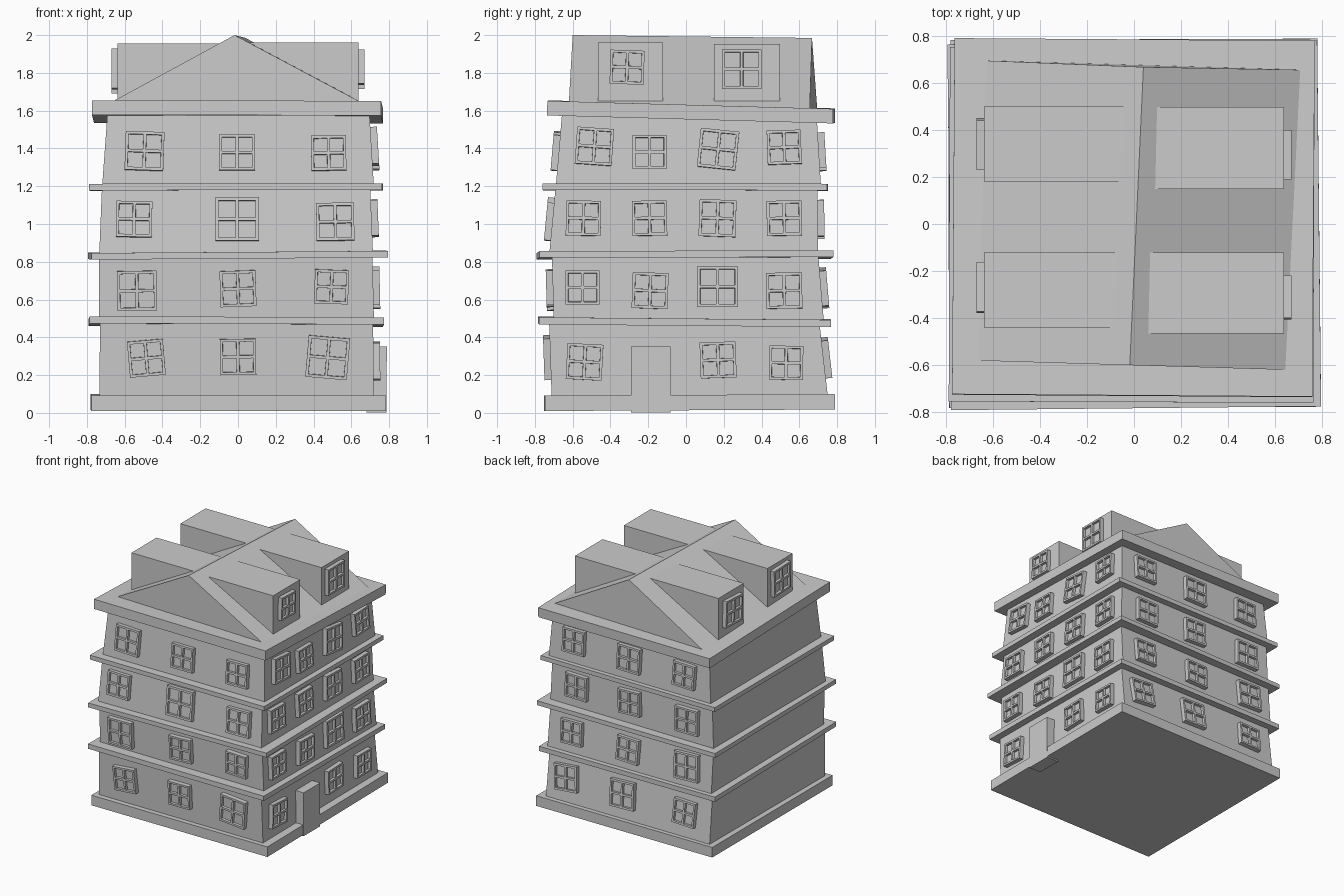
import bpy, bmesh
from math import radians
from mathutils import Matrix, Vector, Euler

if "Cube" in bpy.data.objects:
    bpy.data.objects.remove(bpy.data.objects["Cube"])


def finish(name, bm):
    bmesh.ops.recalc_face_normals(bm, faces=bm.faces)
    mesh = bpy.data.meshes.new(name)
    bm.to_mesh(mesh)
    bm.free()
    ob = bpy.data.objects.new(name, mesh)
    bpy.context.collection.objects.link(ob)
    return ob


def box(name, x0, x1, y0, y1, z0, z1, rot=(0, 0, 0)):
    bm = bmesh.new()
    m = (Matrix.Translation(((x0 + x1) / 2, (y0 + y1) / 2, (z0 + z1) / 2))
         @ Euler([radians(a) for a in rot]).to_matrix().to_4x4()
         @ Matrix.Diagonal((x1 - x0, y1 - y0, z1 - z0, 1)))
    bmesh.ops.create_cube(bm, size=1, matrix=m)
    return finish(name, bm)


def frustum(name, z0, lo, z1, hi):
    bm = bmesh.new()
    rings = [[bm.verts.new(p) for p in ((a, c, z), (b, c, z), (b, d, z), (a, d, z))]
             for z, (a, b, c, d) in ((z0, lo), (z1, hi))]
    bm.faces.new(rings[0])
    bm.faces.new(rings[1])
    for i in range(4):
        j = (i + 1) % 4
        bm.faces.new((rings[0][i], rings[0][j], rings[1][j], rings[1][i]))
    return finish(name, bm)


def window(name, pos, u, lean, size, roll):
    """Block with four recessed panes; u runs along the wall."""
    w, d, back = size / 2, 0.035, -0.03
    bm = bmesh.new()
    front = [[bm.verts.new((i * w, j * w, d)) for i in (-1, 0, 1)] for j in (-1, 0, 1)]
    panes = [bm.faces.new((front[j][i], front[j][i + 1], front[j + 1][i + 1], front[j + 1][i]))
             for j in (0, 1) for i in (0, 1)]
    rim = [e for e in bm.edges if e.is_boundary]
    ext = bmesh.ops.extrude_edge_only(bm, edges=rim)
    for v in ext["geom"]:
        if isinstance(v, bmesh.types.BMVert):
            v.co.z = back
    bmesh.ops.holes_fill(bm, edges=[e for e in bm.edges if e.is_boundary])
    bmesh.ops.recalc_face_normals(bm, faces=bm.faces)
    # slim bars between panes, wider outer frame
    bmesh.ops.inset_individual(bm, faces=panes, thickness=0.011)
    for f in panes:
        c = f.calc_center_median()
        for v in f.verts:
            for k in (0, 1):
                if abs(v.co[k]) > abs(c[k]):
                    v.co[k] *= 0.92
    bmesh.ops.inset_individual(bm, faces=panes, thickness=0.001, depth=-0.02)
    u = Vector(u)
    n = u.cross(Vector((0, 0, 1)))
    up = (Vector((0, 0, 1)) - n * lean).normalized()
    m = Matrix((u, up, u.cross(up))).transposed().to_4x4()
    bm.transform(Matrix.Translation(pos) @ m @ Matrix.Rotation(radians(roll), 4, 'Z'))
    return finish(name, bm)


# Leaning storeys: z0, (xmin, xmax, ymin, ymax), z1, same at top
storeys = [
    (0.05, (-.735, .72, -.71, .755), 0.49, (-.73, .715, -.725, .705)),
    (0.48, (-.735, .72, -.70, .73), 0.84, (-.735, .712, -.71, .70)),
    (0.83, (-.735, .715, -.725, .70), 1.20, (-.72, .70, -.69, .695)),
    (1.19, (-.72, .72, -.69, .715), 1.60, (-.69, .695, -.655, .69)),
]
for i, s in enumerate(storeys):
    frustum(f"storey_{i + 1}", *s)

# Plinth, ledges and eaves
box("plinth", -.778, .782, -.75, .785, .014, .095, (0.3, 0, 0.2))
box("ledge_1", -.788, .77, -.78, .766, .464, .502, (-.5, 0.2, 0.2))
box("ledge_2", -.785, .787, -.783, .772, .818, .853, (0.1, -.4, 0.6))
box("ledge_3", -.785, .765, -.757, .75, 1.178, 1.213, (-.1, -.1, -.2))
box("eaves", -.768, .763, -.73, .784, 1.555, 1.632, (-1.6, 0.1, -.4))

# Windows on front and right: (px along wall, z, size, roll) per storey
front = [
    [(-.485, .29, .19, 5), (0, .297, .19, 1), (.475, .293, .22, -5)],
    [(-.535, .647, .21, 1), (0, .658, .19, 2), (.495, .668, .18, -2)],
    [(-.55, 1.024, .19, -1), (-.005, 1.024, .23, 0), (.515, 1.01, .2, 1)],
    [(-.495, 1.385, .205, -2), (-.005, 1.377, .19, 0), (.48, 1.374, .185, 1)],
]
right = [
    [(-.537, .27, .19, -3), (.17, .28, .19, 2), (.53, .265, .18, -1)],
    [(-.548, .663, .18, 0), (-.19, .647, .19, -2), (.167, .668, .215, 0), (.52, .647, .19, 1)],
    [(-.543, 1.03, .185, -1), (-.193, 1.03, .185, 1), (.167, 1.03, .195, -2), (.52, 1.03, .185, 1)],
    [(-.485, 1.41, .195, -4), (-.193, 1.38, .18, 0), (.17, 1.395, .205, -6), (.52, 1.405, .18, 2)],
]
back = [
    [(.54, .29, .2, 5), (.04, .29, .21, 2), (-.51, .29, .19, -2)],
    [(.5, .66, .185, 1), (0, .655, .19, -2), (-.52, .66, .21, 2)],
    [(.47, 1.03, .19, -1), (0, 1.03, .19, 2), (-.51, 1.02, .2, 0)],
    [(.49, 1.39, .19, 0), (0, 1.38, .2, -1), (-.49, 1.38, .19, -2)],
]
# label, windows, wall index in the storey tuple, tangent
for label, rows, k, u in (("front", front, 2, (1, 0, 0)),
                          ("right", right, 1, (0, 1, 0)),
                          ("back", back, 3, (-1, 0, 0))):
    for (z0, lo, z1, hi), row in zip(storeys, rows):
        slope = (hi[k] - lo[k]) / (z1 - z0)
        for a, z, size, roll in row:
            w = lo[k] + slope * (z - z0)
            pos = (w, a, z) if k == 1 else (a, w, z)
            window(f"{label}_window", pos, u, abs(slope) if k != 2 else -slope * -1, size, roll)

# Door
box("door", .68, .787, -.292, -.082, .003, .352, (0, 0.3, 0))

# Gabled roof, slightly twisted
bm = bmesh.new()
fl, fr, fa, bl, br, ba = [bm.verts.new(p) for p in (
    (-.68, -.58, 1.64), (.65, -.62, 1.645), (-.018, -.60, 2.0),
    (-.645, .695, 1.605), (.712, .655, 1.61), (.04, .667, 1.985))]
for f in ((fl, fr, fa), (bl, br, ba), (fl, fa, ba, bl), (fr, fa, ba, br), (fl, fr, br, bl)):
    bm.faces.new(f)
finish("roof", bm)

# Dormers with a window each: side, y range, top z, window y, z, size, roll
for side, y0, y1, top, wy, wz, size, roll in (
        (1, -.465, -.122, 1.96, -.312, 1.83, .18, -2),
        (1, .148, .498, 1.952, .295, 1.82, .21, 0),
        (-1, -.44, -.122, 1.955, -.27, 1.82, .21, 2),
        (-1, .18, .50, 1.952, .34, 1.80, .21, -3)):
    x0, x1 = sorted((0.01, side * .638))
    box("dormer", x0, x1, y0, y1, 1.58, top)
    window("dormer_window", (side * .635, wy, wz), (0, side, 0), 0, size, roll)
